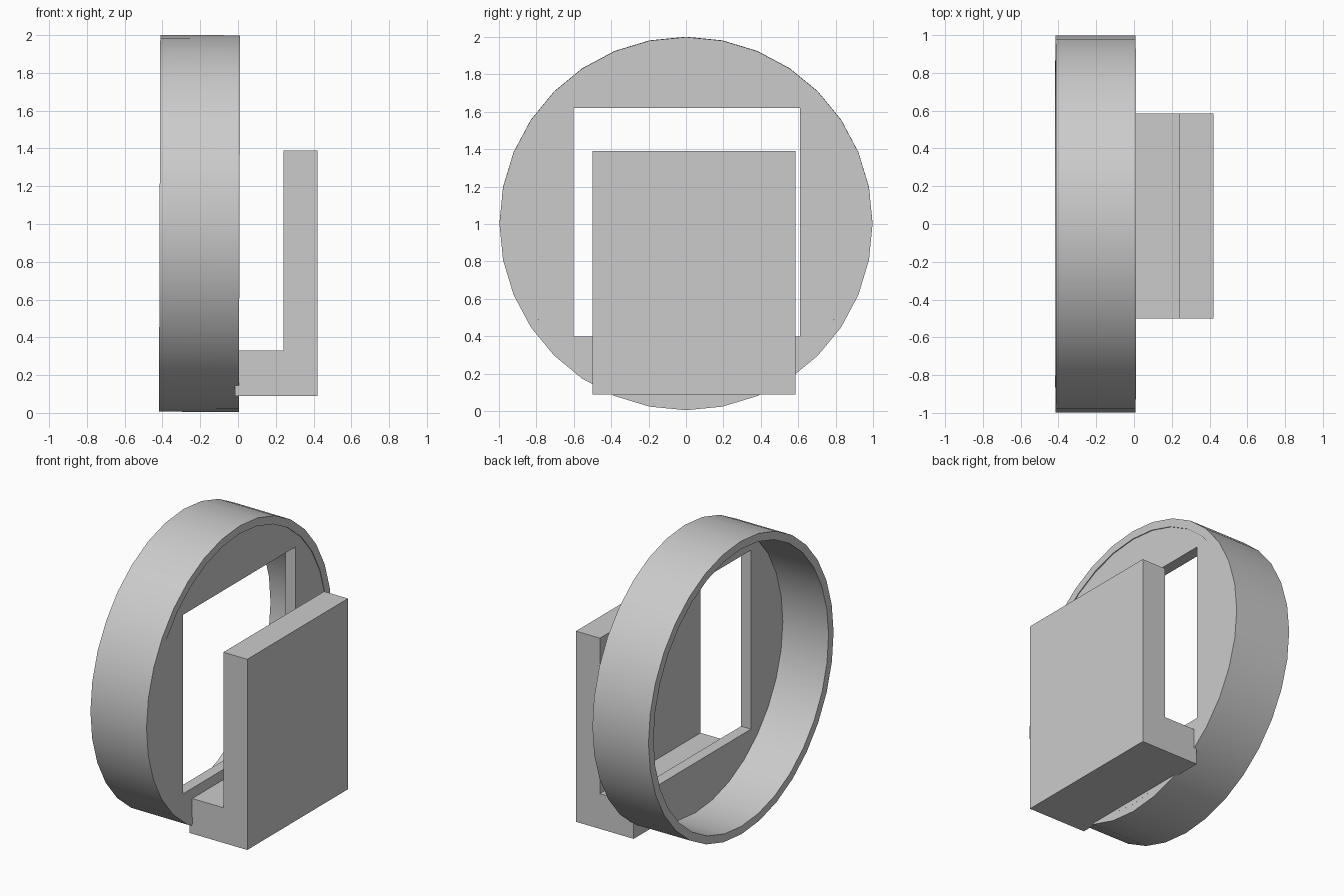
import bpy
import bmesh
from math import cos, sin, tau, radians
from mathutils import Matrix

cube = bpy.data.objects.get("Cube")
if cube:
    bpy.data.objects.remove(cube, do_unlink=True)

SIDES = 32

grey = bpy.data.materials.new("plain grey")
grey.use_nodes = True
colour = (0.6, 0.6, 0.6, 1)
grey.diffuse_color = colour
grey.node_tree.nodes["Principled BSDF"].inputs["Base Color"].default_value = colour


def circle(radius):
    """Points (y, z) of a circle, one corner at the top."""
    return [(radius * sin(tau * i / SIDES), radius * cos(tau * i / SIDES))
            for i in range(SIDES)]


def square_loop(y0, y1, z0, z1):
    """Points (y, z) on a rectangle, matched one to one with the circle."""
    cy, cz, hy, hz = (y0 + y1) / 2, (z0 + z1) / 2, (y1 - y0) / 2, (z1 - z0) / 2
    points = []
    for y, z in circle(1):
        k = max(abs(y), abs(z))
        points.append((cy + hy * y / k, cz + hz * z / k))
    return points


def pierced_solid(name, outer, inner, x0, x1):
    """Solid between two matching loops, extruded along x."""
    bm = bmesh.new()
    loops = [[bm.verts.new((x, y, z)) for y, z in loop]
             for loop, x in ((outer, x0), (outer, x1), (inner, x1), (inner, x0))]
    for a, b in zip(loops, loops[1:] + loops[:1]):
        for i in range(SIDES):
            j = (i + 1) % SIDES
            bm.faces.new((a[i], a[j], b[j], b[i]))
    return finish(name, bm)


def extrusion(name, profile, y0, y1):
    """Solid from an (x, z) outline, extruded along y."""
    bm = bmesh.new()
    face = bm.faces.new([bm.verts.new((x, y0, z)) for x, z in profile])
    moved = bmesh.ops.extrude_face_region(bm, geom=[face])["geom"]
    bmesh.ops.translate(bm, vec=(0, y1 - y0, 0),
                        verts=[v for v in moved if isinstance(v, bmesh.types.BMVert)])
    return finish(name, bm)


def finish(name, bm):
    bmesh.ops.recalc_face_normals(bm, faces=bm.faces)
    mesh = bpy.data.meshes.new(name)
    bm.to_mesh(mesh)
    bm.free()
    mesh.materials.append(grey)
    obj = bpy.data.objects.new(name, mesh)
    bpy.context.collection.objects.link(obj)
    return obj


# Round rim, tipped very slightly
rim = pierced_solid("round_rim", circle(0.997), circle(0.943), -0.415, 0.008)
rim.matrix_world = Matrix.Translation((0, 0, 1.002)) @ Matrix.Rotation(radians(0.2), 4, "Y")

# Face plate with a square opening, set just inside the rim
plate = pierced_solid("face_plate", circle(0.945),
                      square_loop(-0.6, 0.61, -0.6, 0.62), -0.07, 0.005)
plate.location.z = 1

# L-shaped bracket: foot and upright slab
extrusion("bracket", [(-0.015, 0.09), (0.42, 0.09), (0.42, 1.39),
                      (0.24, 1.39), (0.24, 0.33), (-0.015, 0.33)], -0.5, 0.585)

# Smooth the round rim only
bpy.ops.object.select_all(action="DESELECT")
rim.select_set(True)
bpy.context.view_layer.objects.active = rim
bpy.ops.object.shade_smooth_by_angle(angle=radians(30))
